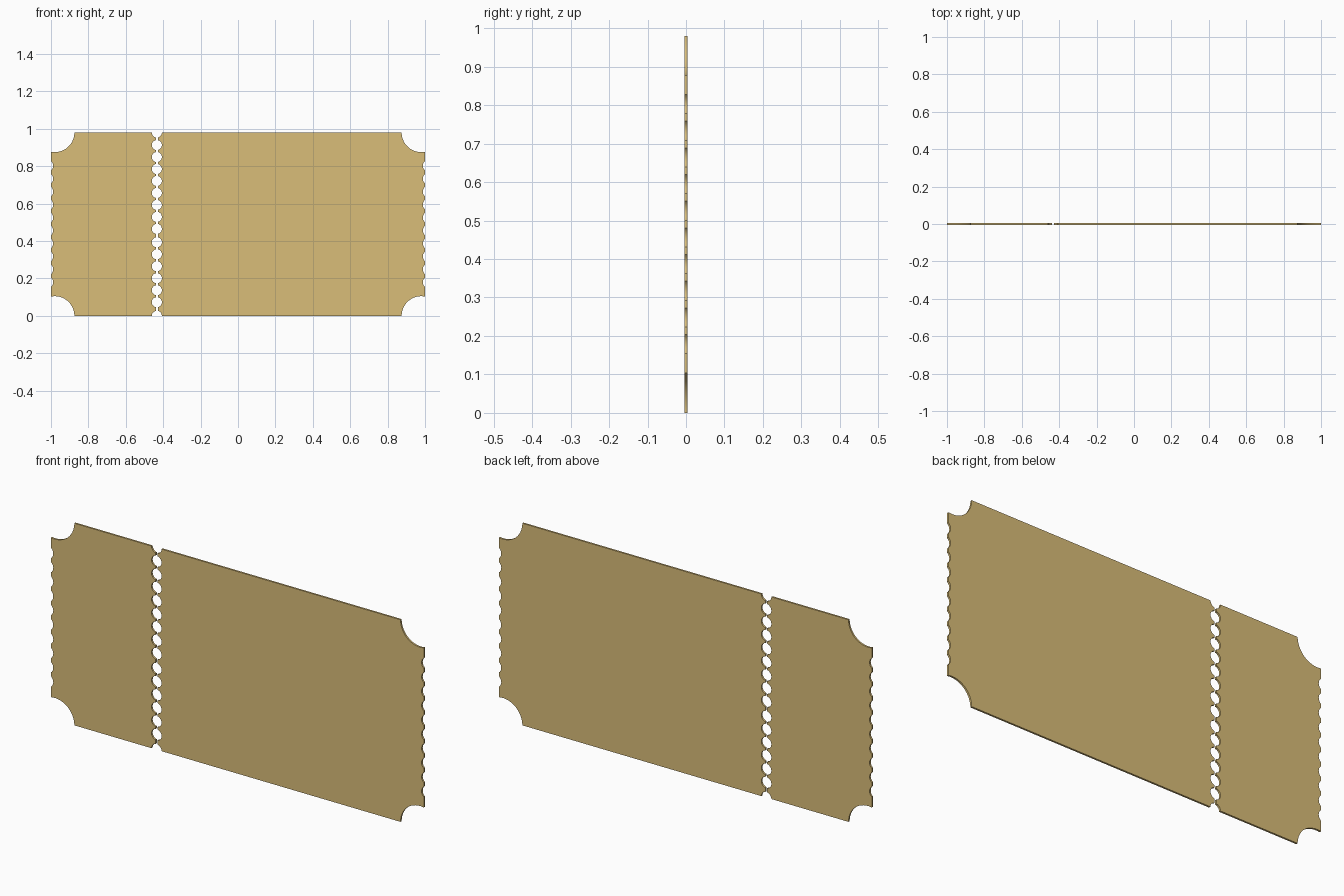
import bpy, bmesh
from math import acos, cos, sin, pi

cube = bpy.data.objects.get("Cube")
if cube:
    bpy.data.objects.remove(cube, do_unlink=True)

HEIGHT = 0.98
THICKNESS = 0.009
CORNER_R, CORNER_U = 0.105, 0.98
SCALLOP_R, SCALLOP_U, SCALLOPS = 0.032, 1.02, 10
HOLE_R, HOLE_X, HOLES = 0.027, -0.434, 14
SLIT = 0.005    # half width of the tear gap

paper = bpy.data.materials.new("tan_paper")
paper.use_nodes = True
colour = (0.70, 0.51, 0.19, 1)
paper.diffuse_color = colour
bsdf = paper.node_tree.nodes["Principled BSDF"]
bsdf.inputs["Base Color"].default_value = colour
bsdf.inputs["Roughness"].default_value = 0.8


def arc(u, z, r, start, end, steps=12):
    """Points along a circular bite, including both ends."""
    angles = [start + (end - start) * i / steps for i in range(steps + 1)]
    return [(u + r * cos(a), z + r * sin(a)) for a in angles]


def ticket_part(name, side):
    """One torn-apart part; u runs outward from the ticket's middle."""
    hole_u = HOLE_X * side
    corner = acos((1 - CORNER_U) / CORNER_R)
    bite = acos((SCALLOP_U - 1) / SCALLOP_R)
    half = acos(SLIT / HOLE_R)

    # Outer edge, going up: corner, scallops, corner
    outline = arc(CORNER_U, 0, CORNER_R, pi, corner, 20)
    for i in range(SCALLOPS):
        z = 0.179 + 0.0693 * i
        outline += arc(SCALLOP_U, z, SCALLOP_R, pi + bite, pi - bite, 8)
    outline += arc(CORNER_U, HEIGHT, CORNER_R, -corner, -pi, 20)

    # Perforated edge, going down
    outline += arc(hole_u, HEIGHT, HOLE_R, 0, -half, 8)
    for i in reversed(range(HOLES)):
        z = 0.073 + 0.064 * i + (0.008 if i > 5 else 0)
        outline += arc(hole_u, z, HOLE_R, half, -half)
    outline += arc(hole_u, 0, HOLE_R, half, 0, 8)

    # Extrude the outline into a thin sheet
    bm = bmesh.new()
    face = bm.faces.new([bm.verts.new((side * u, -THICKNESS / 2, z))
                         for u, z in outline])
    back = bmesh.ops.extrude_face_region(bm, geom=[face])["geom"]
    moved = [v for v in back if isinstance(v, bmesh.types.BMVert)]
    bmesh.ops.translate(bm, verts=moved, vec=(0, THICKNESS, 0))
    bmesh.ops.recalc_face_normals(bm, faces=bm.faces)
    mesh = bpy.data.meshes.new(name)
    bm.to_mesh(mesh)
    bm.free()
    mesh.materials.append(paper)

    obj = bpy.data.objects.new(name, mesh)
    bpy.context.collection.objects.link(obj)
    bpy.ops.object.select_all(action='DESELECT')
    obj.select_set(True)
    bpy.context.view_layer.objects.active = obj
    bpy.ops.object.shade_smooth_by_angle()


ticket_part("ticket_body", 1)
ticket_part("ticket_stub", -1)
